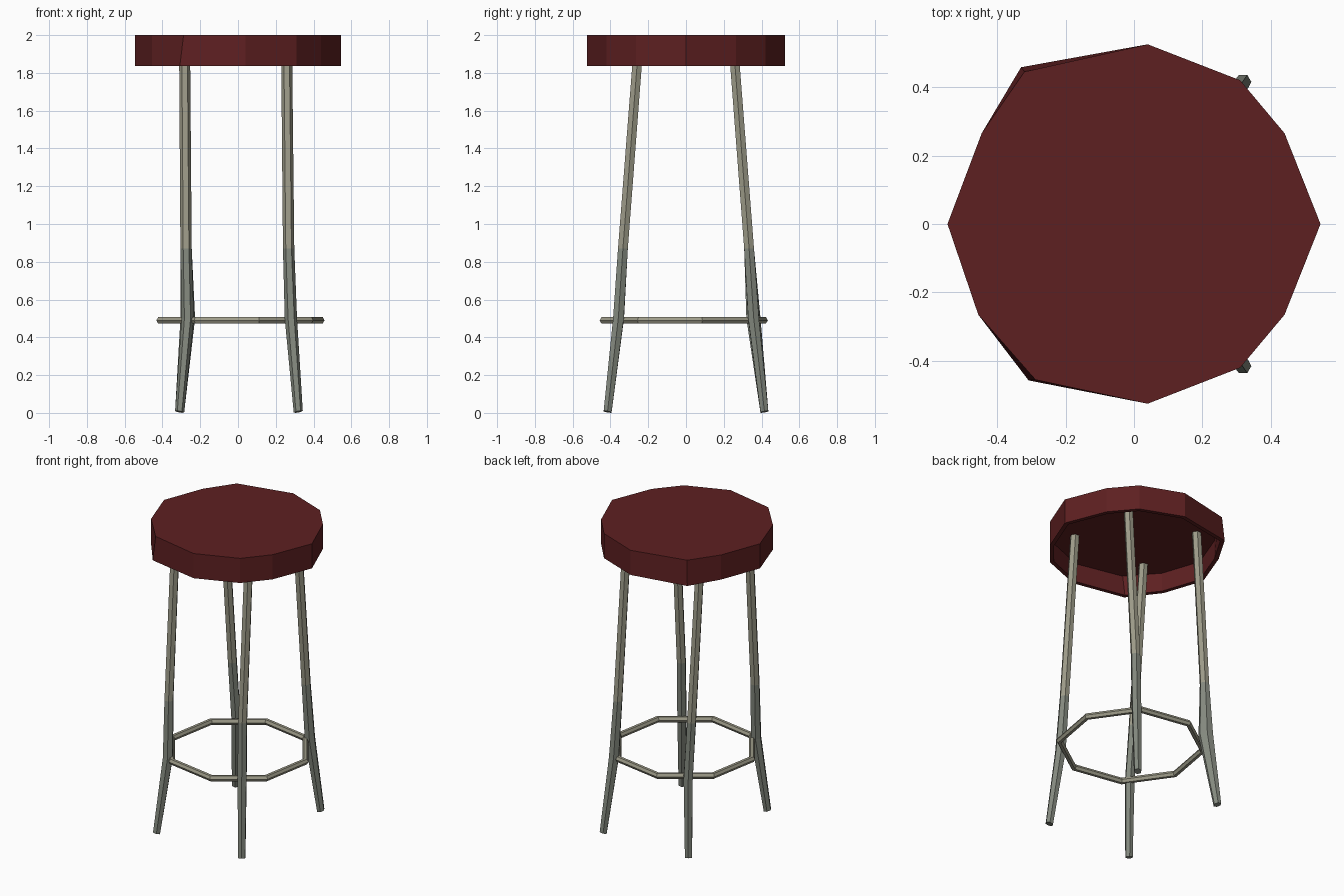
import bpy, bmesh, math

if "Cube" in bpy.data.objects:
    bpy.data.objects.remove(bpy.data.objects["Cube"])


def material(name, color):
    m = bpy.data.materials.new(name)
    m.diffuse_color = (*color, 1)
    m.use_nodes = True
    m.node_tree.nodes["Principled BSDF"].inputs["Base Color"].default_value = m.diffuse_color
    return m


RED = material("dark red seat", (0.11, 0.014, 0.015))
METAL = material("warm grey metal", (0.34, 0.33, 0.25))
WORN = material("cool grey metal", (0.23, 0.25, 0.21))


def finish(name, bm, *mats):
    bmesh.ops.recalc_face_normals(bm, faces=bm.faces)
    me = bpy.data.meshes.new(name)
    bm.to_mesh(me)
    bm.free()
    for m in mats:
        me.materials.append(m)
    ob = bpy.data.objects.new(name, me)
    bpy.context.collection.objects.link(ob)
    return ob


def bridge(bm, a, b, mat=0):
    n = len(a)
    for i in range(n):
        f = bm.faces.new((a[i], a[(i + 1) % n], b[(i + 1) % n], b[i]))
        f.material_index = mat


# Seat: irregular faceted shell with a thin rim, hollow underneath
top = [(.545, 0), (.44, .265), (.31, .42), (.04, .525), (-.32, .445), (-.445, .265),
       (-.545, 0), (-.455, -.265), (-.288, -.455), (.04, -.525), (.31, -.42), (.44, -.265)]
bottom = list(top)
bottom[4] = (-.33, .458)
bottom[8] = (-.308, -.457)
bm = bmesh.new()
upper = [bm.verts.new((x, y, 2.0)) for x, y in top]
lower = [bm.verts.new((x, y, 1.836)) for x, y in bottom]
lip = [bm.verts.new((x * .95, y * .95, 1.836)) for x, y in bottom]
ceiling = [bm.verts.new((x * .95, y * .95, 1.96)) for x, y in top]
bridge(bm, lower, upper)
bridge(bm, lip, lower)
bridge(bm, ceiling, lip)
bm.faces.new(upper)
bm.faces.new(ceiling)
finish("seat", bm, RED)


# Legs: bent hexagonal tubes, cooler grey on the lower part
def leg(name, sx, sy, xs, knee=1.0):
    ys = (.415, .357, .334, .25)
    zs = (.006, .5, .87, 1.96)
    rs = (.024, .031, .030, .029)
    stretch = (1, knee, 1, 1)
    bm = bmesh.new()
    rings = []
    d = (sx * math.sqrt(.5), sy * math.sqrt(.5))
    for x, y, z, r, k in zip(xs, ys, zs, rs, stretch):
        ring = []
        for i in range(6):
            a = i * math.pi / 3
            px, py = r * math.cos(a), r * math.sin(a)
            out = (px * d[0] + py * d[1]) * (k - 1)
            # feet are cut square to the leaning leg
            tilt = .25 * (px * d[0] + py * d[1]) if z < .1 else 0
            ring.append(bm.verts.new((sx * x + px + out * d[0], sy * y + py + out * d[1], z + tilt)))
        rings.append(ring)
    for i in range(3):
        bridge(bm, rings[i], rings[i + 1], 1 if i < 2 else 0)
    bm.faces.new(rings[0]).material_index = 1
    bm.faces.new(rings[-1])
    finish(name, bm, METAL, WORN)


right_x = (.319, .28, .268, .257)
left_x = (.309, .266, .275, .283)
leg("front_right_leg", 1, -1, right_x, 1.1)
leg("back_right_leg", 1, 1, right_x, 1.1)
leg("front_left_leg", -1, -1, left_x, 1.1)
leg("back_left_leg", -1, 1, left_x, 1.5)

# Foot ring: octagonal hoop with a hexagonal section
bm = bmesh.new()
hoop = []
for i in range(8):
    a = math.radians(12.5 + 45 * i)
    ring = []
    for j in range(6):
        b = j * math.pi / 3
        r = .436 + .020 * math.cos(b)
        ring.append(bm.verts.new((.013 + r * math.cos(a), -.012 + r * math.sin(a),
                                  .49 + .020 * math.sin(b))))
    hoop.append(ring)
for i in range(8):
    bridge(bm, hoop[i], hoop[(i + 1) % 8])
finish("foot_ring", bm, METAL)
